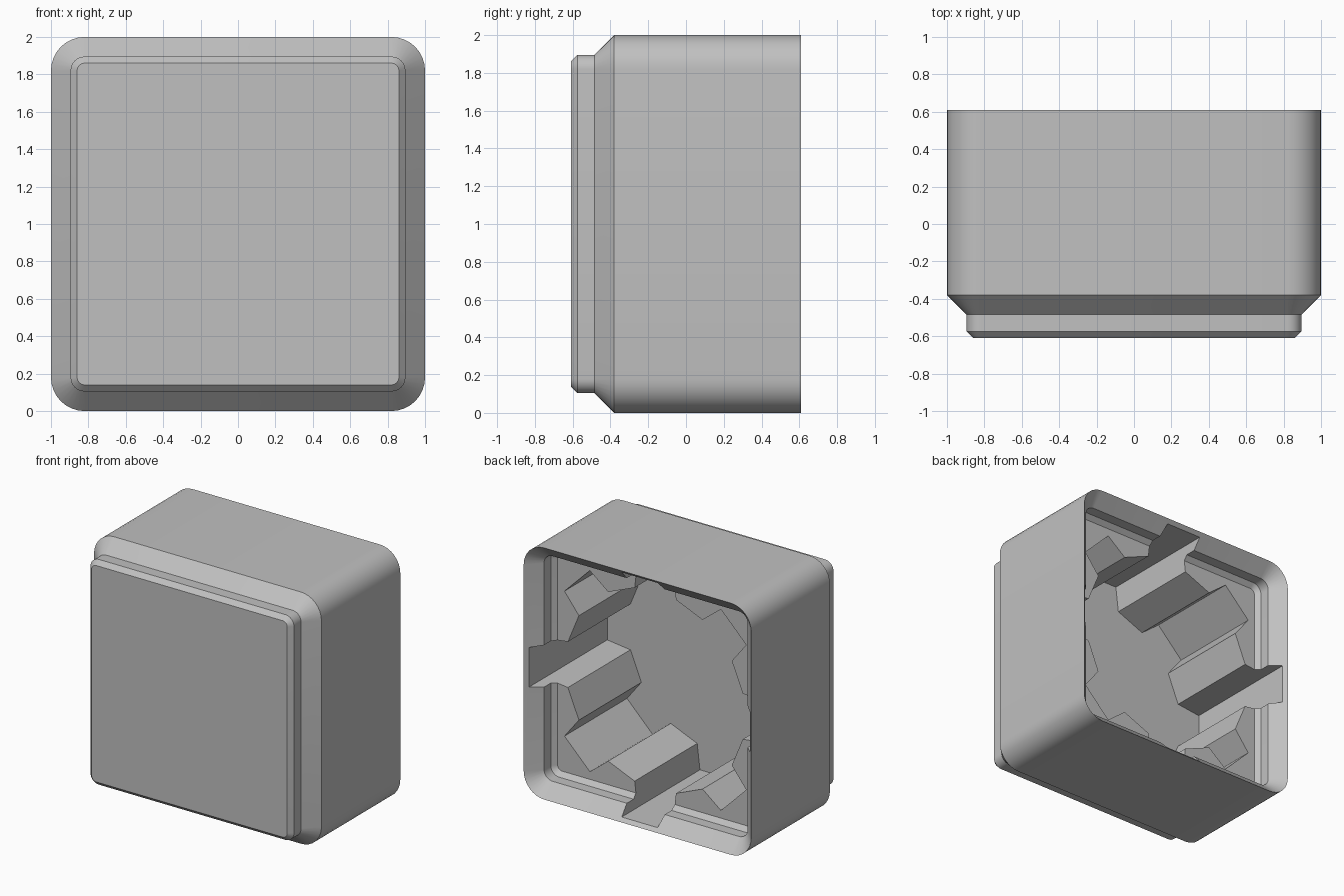
import bpy
import bmesh
import math
from mathutils import Matrix, Vector

cube = bpy.data.objects.get("Cube")
if cube:
    bpy.data.objects.remove(cube, do_unlink=True)

CORNER = 0.18      # fillet radius of the main body
ARC_STEPS = 8
TEETH = 8

grey = bpy.data.materials.new("plain grey")
grey.use_nodes = True
colour = (0.53, 0.53, 0.53, 1.0)
grey.diffuse_color = colour
grey.node_tree.nodes["Principled BSDF"].inputs["Base Color"].default_value = colour


def rounded_square(half, y):
    """Rounded square facing y; the fillet shrinks with the inset."""
    radius = CORNER - (1.0 - half)
    points = []
    for corner in range(4):
        start = corner * math.pi / 2
        middle = start + math.pi / 4
        cx = math.copysign(half - radius, math.cos(middle))
        cz = math.copysign(half - radius, math.sin(middle))
        for i in range(ARC_STEPS + 1):
            a = start + i * math.pi / 2 / ARC_STEPS
            points.append((cx + radius * math.cos(a), y, 1 + cz + radius * math.sin(a)))
    return points


def gear_outline(y, outer=0.985, inner=0.79, spread=math.radians(9.2)):
    """Eight slots alternating with eight blunt teeth."""
    points = []
    for i in range(TEETH * 2):
        middle = i * math.pi / TEETH
        r = inner if i % 2 else outer
        for a in (middle - spread, middle + spread):
            points.append((r * math.cos(a), y, 1 + r * math.sin(a)))
    return points


def loft(name, loops):
    """Skin a closed solid through matching loops."""
    bm = bmesh.new()
    rings = [[bm.verts.new(p) for p in loop] for loop in loops]
    for a, b in zip(rings, rings[1:]):
        for i in range(len(a)):
            j = (i + 1) % len(a)
            bm.faces.new((a[i], a[j], b[j], b[i]))
    bm.faces.new(rings[0])
    bm.faces.new(rings[-1])
    bmesh.ops.recalc_face_normals(bm, faces=bm.faces)
    mesh = bpy.data.meshes.new(name)
    bm.to_mesh(mesh)
    bm.free()
    mesh.materials.append(grey)
    obj = bpy.data.objects.new(name, mesh)
    bpy.context.collection.objects.link(obj)
    return obj


# Stepped front cap, body, then a matching stepped recess in the back
step_profile = [(0.86, -0.61), (0.895, -0.575), (0.895, -0.485), (1.0, -0.38)]
recess_profile = [(1.0, 0.61), (0.895, 0.505), (0.895, 0.42), (0.86, 0.385)]
block = loft("socket_block", [rounded_square(h, y) for h, y in step_profile + recess_profile])

# Gear shaped pocket, cutting into the recess rim
cutter = loft("pocket_cutter", [gear_outline(-0.4), gear_outline(0.8)])
cutter.hide_render = True
cut = block.modifiers.new("pocket", 'BOOLEAN')
cut.operation = 'DIFFERENCE'
cut.solver = 'EXACT'
cut.object = cutter

bpy.ops.object.select_all(action='DESELECT')
block.select_set(True)
bpy.context.view_layer.objects.active = block
bpy.ops.object.modifier_apply(modifier=cut.name)
bpy.data.objects.remove(cutter, do_unlink=True)
bpy.ops.object.shade_smooth_by_angle(angle=math.radians(30))
